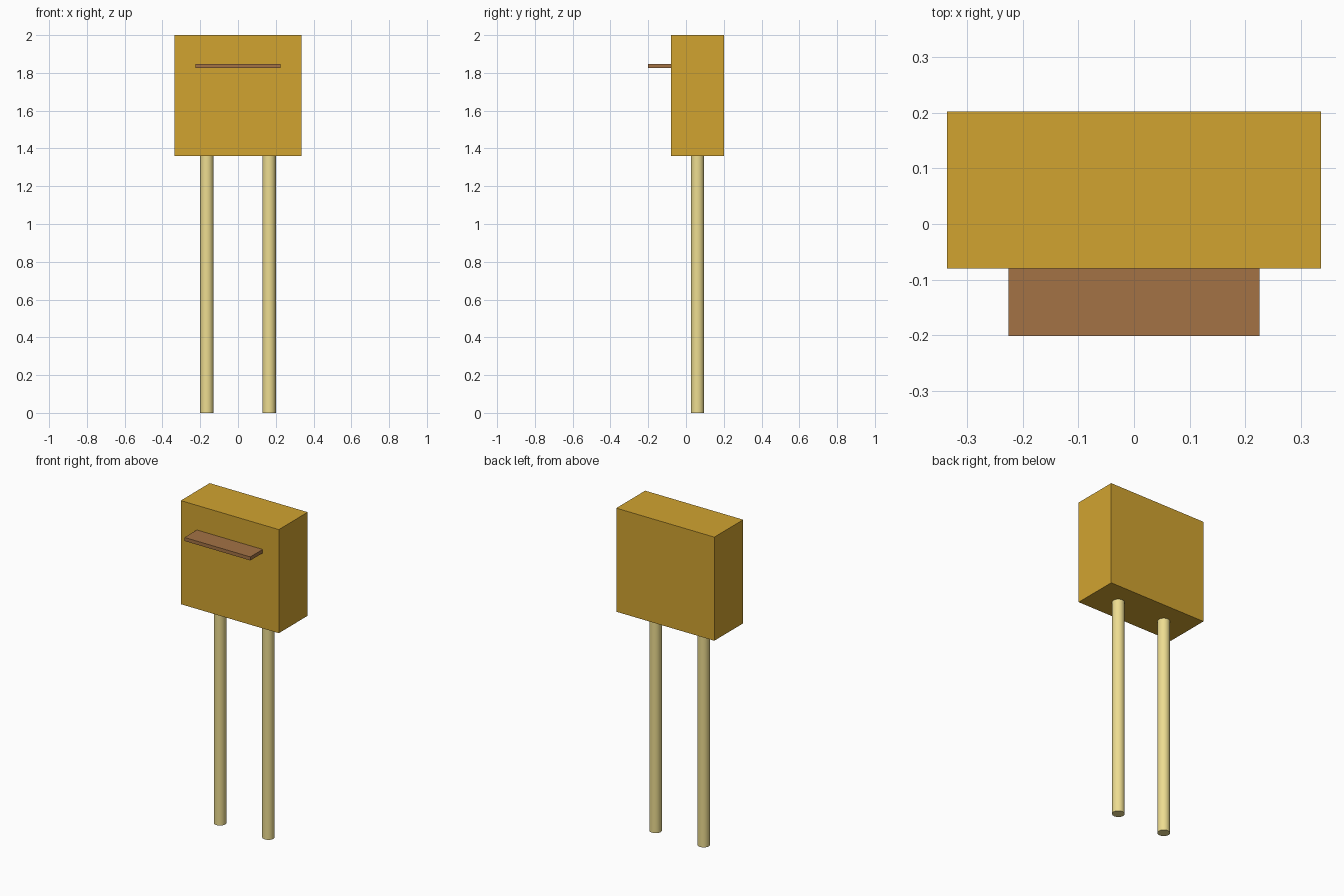
import bpy
import math

if "Cube" in bpy.data.objects:
    bpy.data.objects.remove(bpy.data.objects["Cube"])


def material(name, rgb):
    m = bpy.data.materials.new(name)
    m.diffuse_color = (*rgb, 1)
    m.use_nodes = True
    m.node_tree.nodes["Principled BSDF"].inputs["Base Color"].default_value = m.diffuse_color
    return m


def box(name, lo, hi, mat):
    centre = [(a + b) / 2 for a, b in zip(lo, hi)]
    bpy.ops.mesh.primitive_cube_add(size=1, location=centre)
    o = bpy.context.object
    o.name = name
    o.scale = [b - a for a, b in zip(lo, hi)]
    bpy.ops.object.transform_apply(location=False, rotation=False, scale=True)
    o.data.materials.append(mat)


gold = material("gold", (0.64, 0.37, 0.03))
brown = material("brown", (0.37, 0.17, 0.06))
pale = material("pale_wood", (0.85, 0.72, 0.28))

# Cabinet and front shelf
box("cabinet", (-0.335, -0.08, 1.36), (0.335, 0.202, 2.0), gold)
box("front_shelf", (-0.225, -0.201, 1.826), (0.225, -0.08, 1.848), brown)

# Two round posts under the cabinet
for side, x in (("left", -0.165), ("right", 0.165)):
    bpy.ops.mesh.primitive_cylinder_add(
        vertices=32, radius=0.035, depth=1.36, location=(x, 0.061, 0.68))
    post = bpy.context.object
    post.name = side + "_post"
    post.data.materials.append(pale)
    bpy.ops.object.shade_smooth_by_angle(angle=math.radians(30))
